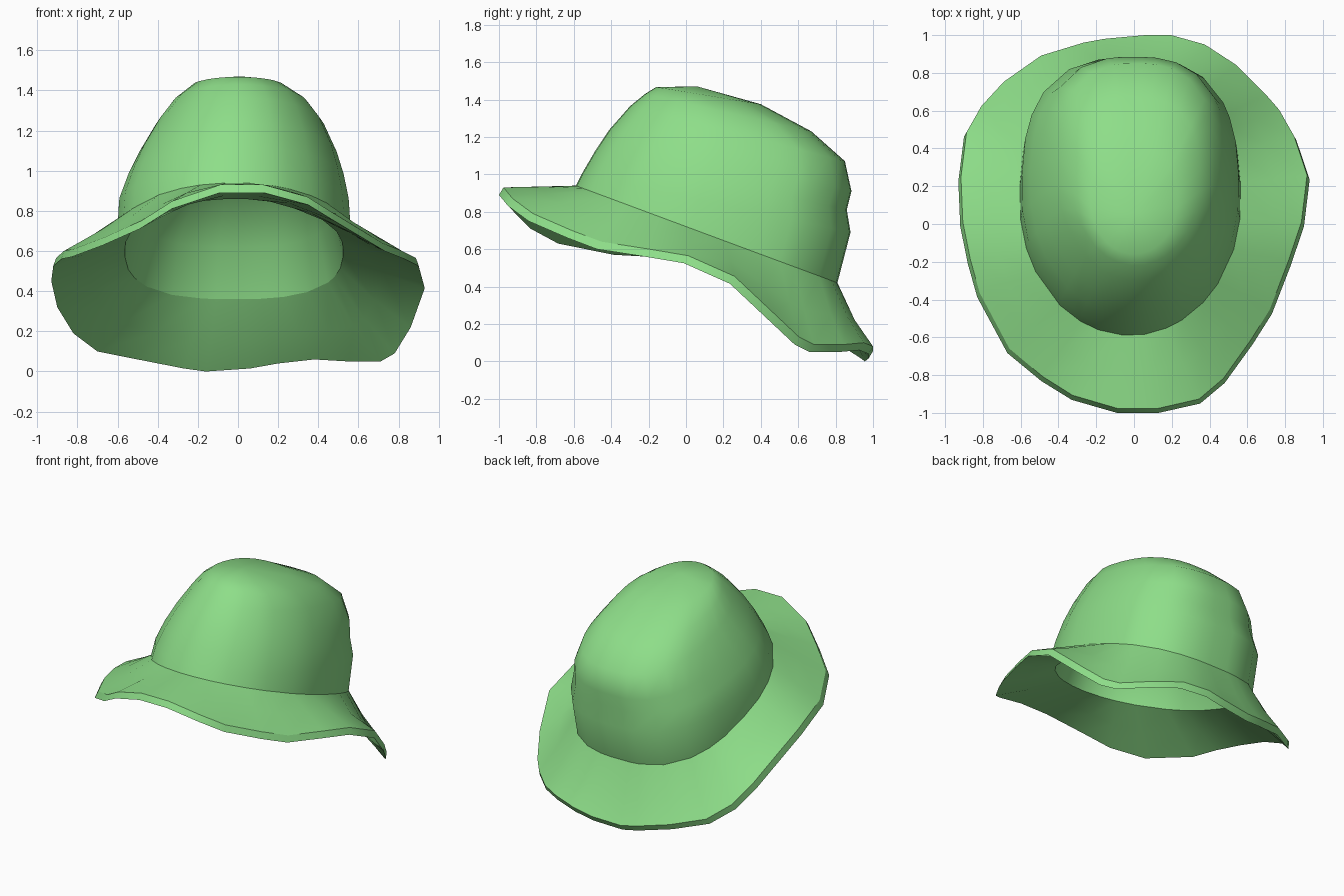
import bpy
import bmesh
import math

if "Cube" in bpy.data.objects:
    bpy.data.objects.remove(bpy.data.objects["Cube"], do_unlink=True)

# Felt colour
felt = bpy.data.materials.new("soft_green_felt")
felt.use_nodes = True
colour = (0.27, 0.73, 0.25, 1.0)
felt.diffuse_color = colour
felt.node_tree.nodes["Principled BSDF"].inputs["Base Color"].default_value = colour

# Wavy brim outline, anticlockwise from the front
OUTLINE = [(.13, -1, .93), (.35, -.95, .87), (.48, -.84, .79), (.63, -.63, .7),
           (.73, -.47, .64), (.83, -.21, .6), (.9, 0, .565), (.93, .25, .455),
           (.86, .46, .26), (.78, .6, .13), (.71, .68, .09), (.55, .84, .09),
           (.38, .95, .1), (.2, 1, .08), (.06, 1, .055), (-.16, .98, .04),
           (-.27, .96, .055), (-.5, .89, .1), (-.7, .75, .14), (-.82, .62, .23),
           (-.9, .48, .36), (-.93, .24, .49), (-.92, 0, .565), (-.88, -.2, .6),
           (-.83, -.38, .61), (-.67, -.68, .67), (-.49, -.83, .75),
           (-.33, -.93, .85), (-.09, -1, .93)]

# Tilted sections: front y, front z, back y, back z, half width, centre x
CROWN = [(-.59, .94, .81, .42, .585, -.02), (-.56, 1, .88, .69, .575, -.02),
         (-.49, 1.12, .86, .81, .54, -.01), (-.41, 1.24, .885, .91, .495, 0),
         (-.3, 1.365, .85, 1.07, .42, .01), (-.22, 1.43, .67, 1.23, .34, .01),
         (-.16, 1.467, .4, 1.375, .23, 0)]
LINING = [(-.57, .86, .78, .36, .545, -.02), (-.5, 1, .74, .62, .49, -.02),
          (-.36, 1.15, .62, .86, .39, 0), (-.15, 1.24, .42, 1.03, .22, 0)]
CENTRE_X, CENTRE_Y = -.02, .11
angles = [math.atan2(y - CENTRE_Y, x - CENTRE_X) for x, y, z in OUTLINE]
count = len(OUTLINE)


def section(front_y, front_z, back_y, back_z, half_width, centre_x):
    """Egg-shaped ring on a sloping plane, squarer towards the back."""
    ring = []
    for a in angles:
        c, s = math.cos(a), math.sin(a)
        power = 2.7 if s > 0 else 2.0
        r = (abs(c) ** power + abs(s) ** power) ** (-1 / power)
        f = (1 + r * s) / 2
        ring.append((centre_x + half_width * r * c,
                     front_y + (back_y - front_y) * f,
                     front_z + (back_z - front_z) * f))
    return ring


def halfway(outer, inner):
    """Ring midway across the brim, sagging towards the back."""
    return [((a + d) / 2, (b + e) / 2, (c + f) / 2 - .03 * max(0, b))
            for (a, b, c), (d, e, f) in zip(outer, inner)]


# Upper rim and the lower lip, which sits a little further forward
rim = [(x * .985, y + .012 * (1 - y), z) for x, y, z in OUTLINE]
lip = [(x, y - .012 * (1 + y), z - .04) for x, y, z in OUTLINE]

# Outer crown and hollow domed lining
crown = [section(*row) for row in CROWN]
lining = [section(*row) for row in LINING]

# One continuous shell: down the lining, out under the brim, over it, up the crown
rings = (lining[::-1] + [halfway(lip, lining[0]), lip, rim,
                         halfway(rim, crown[0])] + crown)
bm = bmesh.new()
loops = [[bm.verts.new(p) for p in ring] for ring in rings]
for lower, upper in zip(loops, loops[1:]):
    for i in range(count):
        j = (i + 1) % count
        bm.faces.new((lower[i], lower[j], upper[j], upper[i]))

# Crown cap outside and inside
peak = bm.verts.new((.01, .06, 1.47))
inner_peak = bm.verts.new((.01, .12, 1.18))
for i in range(count):
    j = (i + 1) % count
    bm.faces.new((loops[-1][i], loops[-1][j], peak))
    bm.faces.new((loops[0][j], loops[0][i], inner_peak))

# Smooth felt with crisp creases at the lip, rim and foot of the crown
for face in bm.faces:
    face.smooth = True
for ring in (lining[0], lip, rim, crown[0]):
    loop = loops[rings.index(ring)]
    for i in range(count):
        bm.edges.get((loop[i - 1], loop[i])).smooth = False

mesh = bpy.data.meshes.new("floppy_hat")
bm.to_mesh(mesh)
bm.free()
mesh.materials.append(felt)
hat = bpy.data.objects.new("floppy_hat", mesh)
bpy.context.collection.objects.link(hat)
